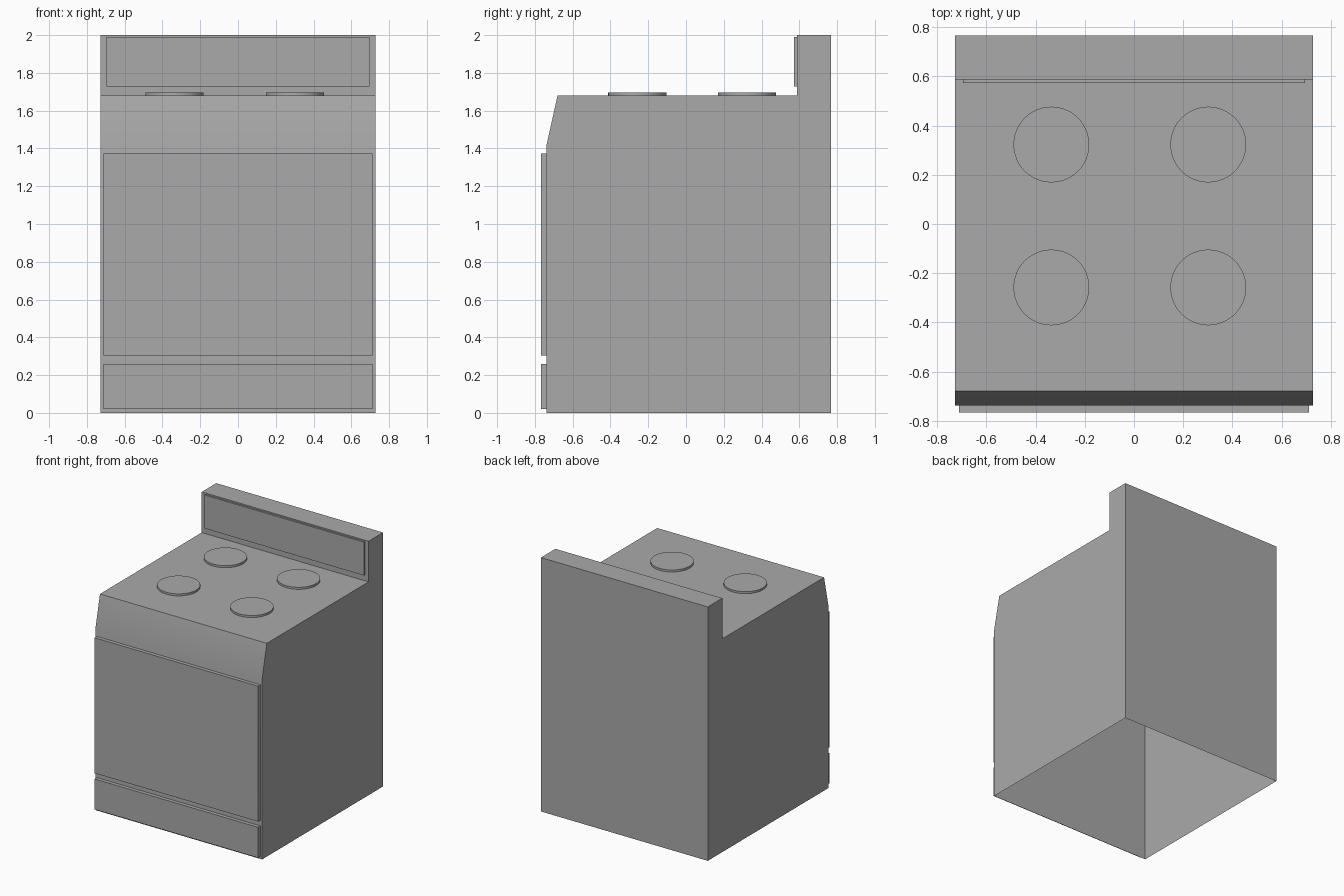
import bpy
import bmesh
import math

default = bpy.data.objects.get("Cube")
if default:
    bpy.data.objects.remove(default, do_unlink=True)

grey = bpy.data.materials.new("grey_enamel")
grey.use_nodes = True
COLOUR = (0.4, 0.4, 0.4, 1)
grey.diffuse_color = COLOUR
grey.node_tree.nodes["Principled BSDF"].inputs["Base Color"].default_value = COLOUR


def finish(name, bm):
    """Turn a bmesh into a named object with smoothed shallow edges."""
    mesh = bpy.data.meshes.new(name)
    bm.to_mesh(mesh)
    bm.free()
    mesh.materials.append(grey)
    obj = bpy.data.objects.new(name, mesh)
    bpy.context.collection.objects.link(obj)
    bpy.ops.object.select_all(action="DESELECT")
    obj.select_set(True)
    bpy.context.view_layer.objects.active = obj
    bpy.ops.object.shade_smooth_by_angle(angle=math.radians(30))
    return obj


def panel(name, x, y, z):
    """Box spanning the given (low, high) ranges."""
    bm = bmesh.new()
    bmesh.ops.create_cube(bm, size=1)
    for v in bm.verts:
        v.co = [r[0] if c < 0 else r[1] for c, r in zip(v.co, (x, y, z))]
    finish(name, bm)


# Body: side profile extruded across the width, open underneath
HALF_WIDTH = 0.727
profile = [(0.767, 0), (0.767, 2), (0.587, 2), (0.587, 1.68),
           (-0.68, 1.68), (-0.738, 1.42), (-0.738, 0)]
bm = bmesh.new()
side = bm.faces.new([bm.verts.new((-HALF_WIDTH, y, z)) for y, z in profile])
extruded = bmesh.ops.extrude_face_region(bm, geom=[side], use_keep_orig=True)
for v in extruded["geom"]:
    if isinstance(v, bmesh.types.BMVert):
        v.co.x = HALF_WIDTH
bmesh.ops.recalc_face_normals(bm, faces=bm.faces)
underside = [f for f in bm.faces if all(v.co.z < 0.01 for v in f.verts)]
bmesh.ops.delete(bm, geom=underside, context="FACES_ONLY")
finish("oven_body", bm)

# Raised front panels and the control panel on the backsplash
panel("oven_door", (-0.712, 0.712), (-0.767, -0.738), (0.305, 1.372))
panel("storage_drawer", (-0.712, 0.712), (-0.767, -0.738), (0.02, 0.26))
panel("control_panel", (-0.695, 0.695), (0.573, 0.587), (1.727, 1.99))

# Four burners on the cooktop
for depth, y in (("front", -0.258), ("back", 0.323)):
    for hand, x in (("right", -0.336), ("left", 0.302)):
        bm = bmesh.new()
        bmesh.ops.create_cone(bm, cap_ends=True, segments=48,
                              radius1=0.154, radius2=0.154, depth=0.016)
        bmesh.ops.translate(bm, verts=bm.verts, vec=(x, y, 1.688))
        finish(f"{depth}_{hand}_burner", bm)
